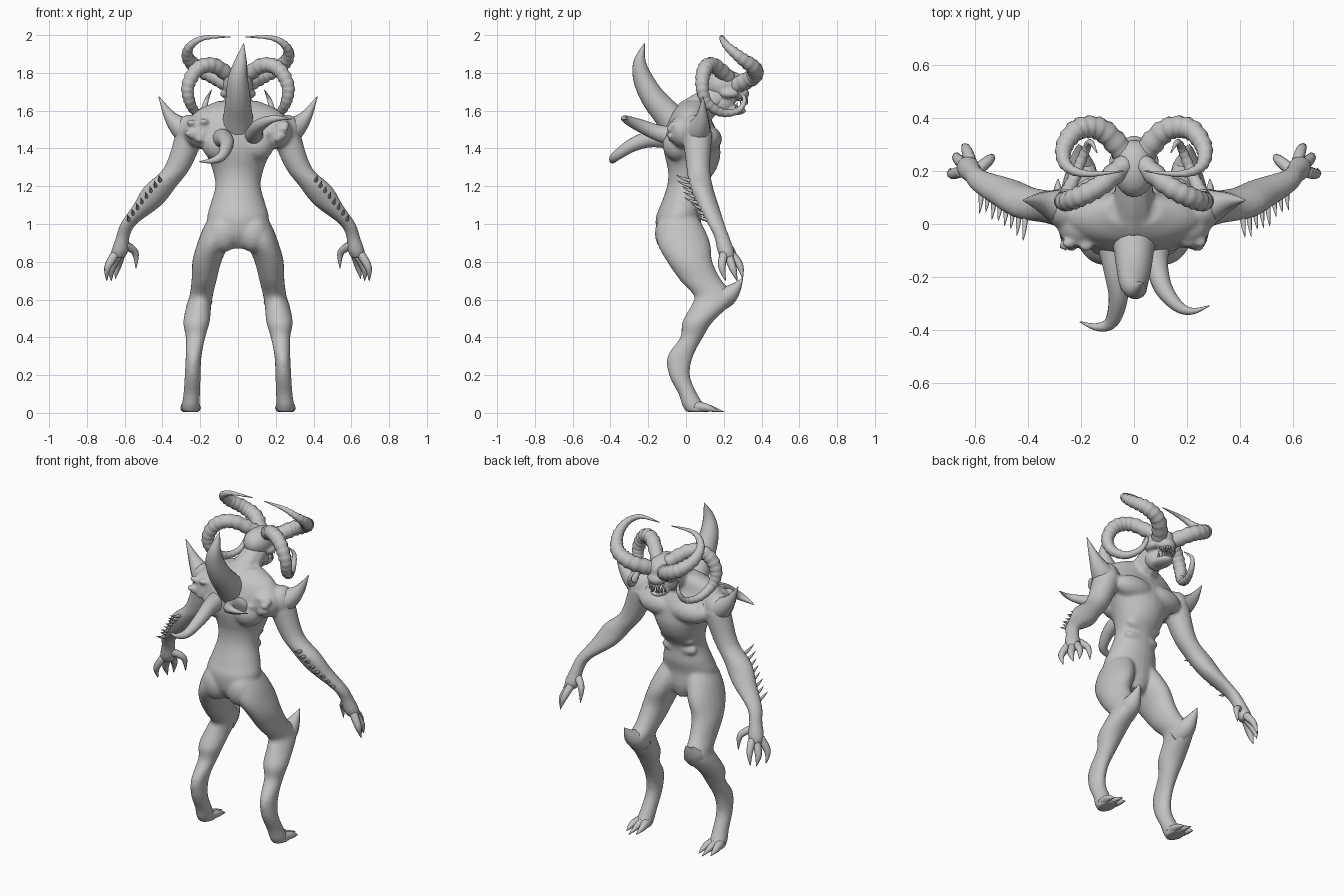
import bpy, bmesh, math, random
from mathutils import Vector, Matrix

random.seed(4)
grey = bpy.data.materials.new("stone_grey")
grey.diffuse_color = (0.55, 0.55, 0.55, 1)


def resample(pts, n):
    """Catmull-Rom through tuples of any length, n steps per span."""
    out = []
    for i in range(len(pts) - 1):
        a, b, c, d = (pts[max(0, min(len(pts) - 1, i + k))] for k in (-1, 0, 1, 2))
        for s in range(n):
            t = s / n
            out.append([0.5 * (2 * q + (r - p) * t + (2 * p - 5 * q + 4 * r - w) * t * t
                               + (3 * q - p - 3 * r + w) * t ** 3) for p, q, r, w in zip(a, b, c, d)])
    return out + [list(pts[-1])]


def skin(bm, rings):
    """Join rings of points into a closed tube."""
    vs = [[bm.verts.new(p) for p in ring] for ring in rings]
    n = len(vs[0])
    for a, b in zip(vs, vs[1:]):
        for i in range(n):
            bm.faces.new((a[i], a[(i + 1) % n], b[(i + 1) % n], b[i]))
    bm.faces.new(vs[0][::-1])
    bm.faces.new(vs[-1])


def limb(bm, pts, s=1, n=4, seg=20):
    """Level oval slices: x, y, z, half width, half depth."""
    ang = [2 * math.pi * i / seg for i in range(seg)]
    skin(bm, [[(s * (x + rx * math.cos(a)), y + ry * math.sin(a), z) for a in ang]
              for x, y, z, rx, ry in resample(pts, n)])


def tube(bm, pts, s=1, n=5, seg=10, ribs=0.0):
    """Round tapering tube along a path of x, y, z, radius."""
    path = resample(pts, n)
    ps = [Vector((s * p[0], p[1], p[2])) for p in path]
    normal, rings = None, []
    for i, p in enumerate(ps):
        t = (ps[min(i + 1, len(ps) - 1)] - ps[max(i - 1, 0)]).normalized()
        if normal is None:
            normal = t.orthogonal()
        normal = (normal - t * normal.dot(t)).normalized()
        side = t.cross(normal)
        r = max(path[i][3], 0.001) * (1 + ribs * ((i % 3) - 1))
        rings.append([p + r * (normal * math.cos(2 * math.pi * k / seg)
                               + side * math.sin(2 * math.pi * k / seg)) for k in range(seg)])
    skin(bm, rings)


def ball(bm, c, r, s=1):
    m = Matrix.Translation((s * c[0], c[1], c[2])) @ Matrix.Diagonal((*r, 1))
    bmesh.ops.create_uvsphere(bm, u_segments=20, v_segments=12, radius=1, matrix=m)


def finish(name, bm):
    bmesh.ops.recalc_face_normals(bm, faces=bm.faces)
    me = bpy.data.meshes.new(name)
    bm.to_mesh(me)
    bm.free()
    me.materials.append(grey)
    for p in me.polygons:
        p.use_smooth = True
    ob = bpy.data.objects.new(name, me)
    bpy.context.collection.objects.link(ob)
    return ob


def blend(ob, voxel, rounds):
    m = ob.modifiers.new("fuse", 'REMESH')
    m.mode, m.voxel_size, m.use_smooth_shade = 'VOXEL', voxel, True
    m = ob.modifiers.new("soften", 'SMOOTH')
    m.factor, m.iterations = 0.5, rounds


# Body: torso, muscles, arms and legs fused into one skin
bm = bmesh.new()
limb(bm, [(0, -.02, .87, .06, .08), (0, -.035, .94, .14, .115), (0, -.04, 1.03, .163, .12),
          (0, -.02, 1.1, .147, .115), (0, 0, 1.2, .12, .1), (0, .03, 1.28, .133, .125),
          (0, .035, 1.35, .16, .145), (0, .03, 1.41, .2, .15), (0, .025, 1.49, .25, .14),
          (0, .02, 1.56, .25, .11), (0, .03, 1.61, .2, .09), (0, .05, 1.65, .11, .06)], seg=28)
tube(bm, [(0, .02, 1.56, .1), (0, .1, 1.63, .08), (0, .2, 1.69, .065)])
for s in (1, -1):
    ball(bm, (.255, .055, 1.49), (.075, .08, .09), s)    # shoulder
    ball(bm, (.1, .115, 1.45), (.13, .075, .07), s)      # chest
    ball(bm, (.19, -.01, 1.49), (.1, .08, .09), s)       # shoulder blade
    ball(bm, (.1, -.04, 1.42), (.09, .085, .09), s)      # flank
    ball(bm, (.08, -.09, .95), (.085, .075, .1), s)      # buttock
    for k in range(10):                                  # rough knobs on the upper back
        ball(bm, (random.uniform(.11, .26), random.uniform(-.085, -.065), random.uniform(1.43, 1.55)),
             (.026, .02, .018), s)
    for k in range(3):                                   # belly folds
        ball(bm, (.04, .105 - .02 * k, 1.32 - .07 * k), (.075, .03, .035), s)
    limb(bm, [(.25, .06, 1.48, .08, .08), (.32, .065, 1.3, .07, .063), (.41, .08, 1.2, .085, .062),
              (.48, .115, 1.1, .075, .058), (.58, .16, 1.0, .043, .045), (.61, .19, .93, .036, .04),
              (.625, .21, .86, .045, .045), (.635, .22, .82, .035, .035)], s)
    limb(bm, [(.07, -.04, 1.08, .05, .07), (.095, -.03, 1.0, .08, .115), (.13, -.012, .9, .085, .14),
              (.165, .02, .8, .077, .12), (.18, .08, .7, .066, .11), (.195, .15, .62, .062, .108),
              (.207, .13, .57, .066, .102), (.22, .06, .48, .07, .08), (.225, .03, .4, .052, .06),
              (.235, -.03, .3, .042, .068), (.24, -.035, .2, .042, .055), (.245, .01, .1, .044, .05),
              (.25, .04, .04, .047, .06), (.25, .07, .005, .045, .07)], s)
blend(finish("body", bm), 0.01, 4)

# Skull with brow, muzzle and open jaw
bm = bmesh.new()
ball(bm, (0, .21, 1.735), (.08, .11, .08))
ball(bm, (0, .285, 1.69), (.055, .05, .04))
ball(bm, (0, .25, 1.6), (.05, .07, .025))
ball(bm, (0, .19, 1.64), (.065, .07, .06))
for s in (1, -1):
    ball(bm, (.045, .285, 1.745), (.04, .03, .022), s)
    ball(bm, (.065, .23, 1.69), (.03, .05, .025), s)
blend(finish("head", bm), 0.009, 2)

# Teeth and eyes
bm = bmesh.new()
for s in (1, -1):
    for i in range(4):
        x, y = .012 + .011 * i, .322 - .004 * i * i
        tube(bm, [(x, y, 1.665, .007), (x, y + .005, 1.63, .001)], s, 2, 6)
        tube(bm, [(x, y - .02, 1.61, .007), (x, y - .015, 1.645, .001)], s, 2, 6)
finish("teeth", bm)
bm = bmesh.new()
for s in (1, -1):
    ball(bm, (.045, .295, 1.722), (.014, .014, .011), s)
finish("eyes", bm)

for s, side in ((1, "right"), (-1, "left")):
    # Ribbed horn curling back, down and forward beside the jaw
    bm = bmesh.new()
    tube(bm, [(.03, .23, 1.77, .04), (.13, .145, 1.84, .04), (.215, .1, 1.82, .039),
              (.265, .085, 1.73, .035), (.255, .11, 1.645, .029), (.22, .19, 1.59, .022),
              (.185, .275, 1.6, .017), (.165, .31, 1.66, .011), (.14, .27, 1.71, .002)], s, 9, 12, .07)
    finish(side + "_curled_horn", bm)

    # Ribbed horn sweeping forward, out and up
    bm = bmesh.new()
    tube(bm, [(.03, .26, 1.73, .045), (.12, .355, 1.78, .043), (.21, .36, 1.825, .04),
              (.265, .29, 1.88, .032), (.255, .22, 1.94, .022), (.18, .19, 1.985, .013),
              (.04, .2, 1.99, .002)], s, 9, 12, .07)
    finish(side + "_upper_horn", bm)

    # Shoulder spike
    bm = bmesh.new()
    tube(bm, [(.23, .05, 1.47, .085), (.3, .07, 1.51, .062), (.36, .085, 1.57, .033),
              (.42, .09, 1.675, .002)], s)
    finish(side + "_shoulder_spike", bm)

    # Fingers, thumb and claws
    bm = bmesh.new()
    for a, b, c in (((.65, .2, .84), (.69, .19, .77), (.695, .21, .7)),
                    ((.64, .225, .83), (.67, .25, .76), (.67, .27, .7)),
                    ((.62, .24, .84), (.635, .285, .78), (.65, .3, .71)),
                    ((.6, .2, .89), (.545, .245, .85), (.54, .26, .765))):
        tube(bm, [(*a, .024), (*b, .019), (*c, .002)], s, 5, 8)
    finish(side + "_fingers", bm)

    # Row of forearm spines
    bm = bmesh.new()
    for i in range(8):
        t = i / 7
        x, y, z = .41 + .165 * t, .04 + .1 * t, 1.225 - .21 * t
        ln = .095 + random.uniform(-.015, .015)
        tube(bm, [(x, y, z, .013), (x + .005, y - ln * .6, z + .015, .008),
                  (x + .01, y - ln, z + .035, .001)], s, 2, 6)
    finish(side + "_forearm_spines", bm)

    # Knee spike
    bm = bmesh.new()
    tube(bm, [(.195, .15, .585, .06), (.2, .215, .618, .055), (.205, .262, .66, .032),
              (.21, .302, .715, .001)], s, 4, 8)
    finish(side + "_knee_spike", bm)

    # Clawed toes
    bm = bmesh.new()
    for x, y in ((.215, .18), (.25, .2), (.287, .17)):
        tube(bm, [(.25 + (x - .25) * .5, .05, .035, .03), (x, .12, .025, .019),
                  (x, y, .006, .002)], s, 4, 8)
    finish(side + "_toes", bm)

# Tall blade on the spine
bm = bmesh.new()
tube(bm, [(0, 0, 1.47, .1), (0, -.09, 1.57, .078), (0, -.175, 1.67, .065), (0, -.228, 1.77, .053),
          (.015, -.245, 1.86, .033), (.03, -.22, 1.955, .002)], seg=14)
finish("spine_blade", bm)

# Two crooked horns low on the back
for name, pts in (
        ("left_back_horn", [(-.09, -.04, 1.45, .06), (-.07, -.18, 1.45, .045), (-.06, -.28, 1.42, .037),
                            (-.085, -.37, 1.36, .026), (-.14, -.39, 1.335, .015), (-.205, -.37, 1.33, .002)]),
        ("right_back_horn", [(.09, -.04, 1.46, .06), (.085, -.14, 1.48, .045), (.11, -.24, 1.52, .035),
                             (.165, -.31, 1.55, .023), (.22, -.33, 1.56, .013), (.285, -.31, 1.555, .002)])):
    bm = bmesh.new()
    tube(bm, pts, n=6, seg=12)
    finish(name, bm)
